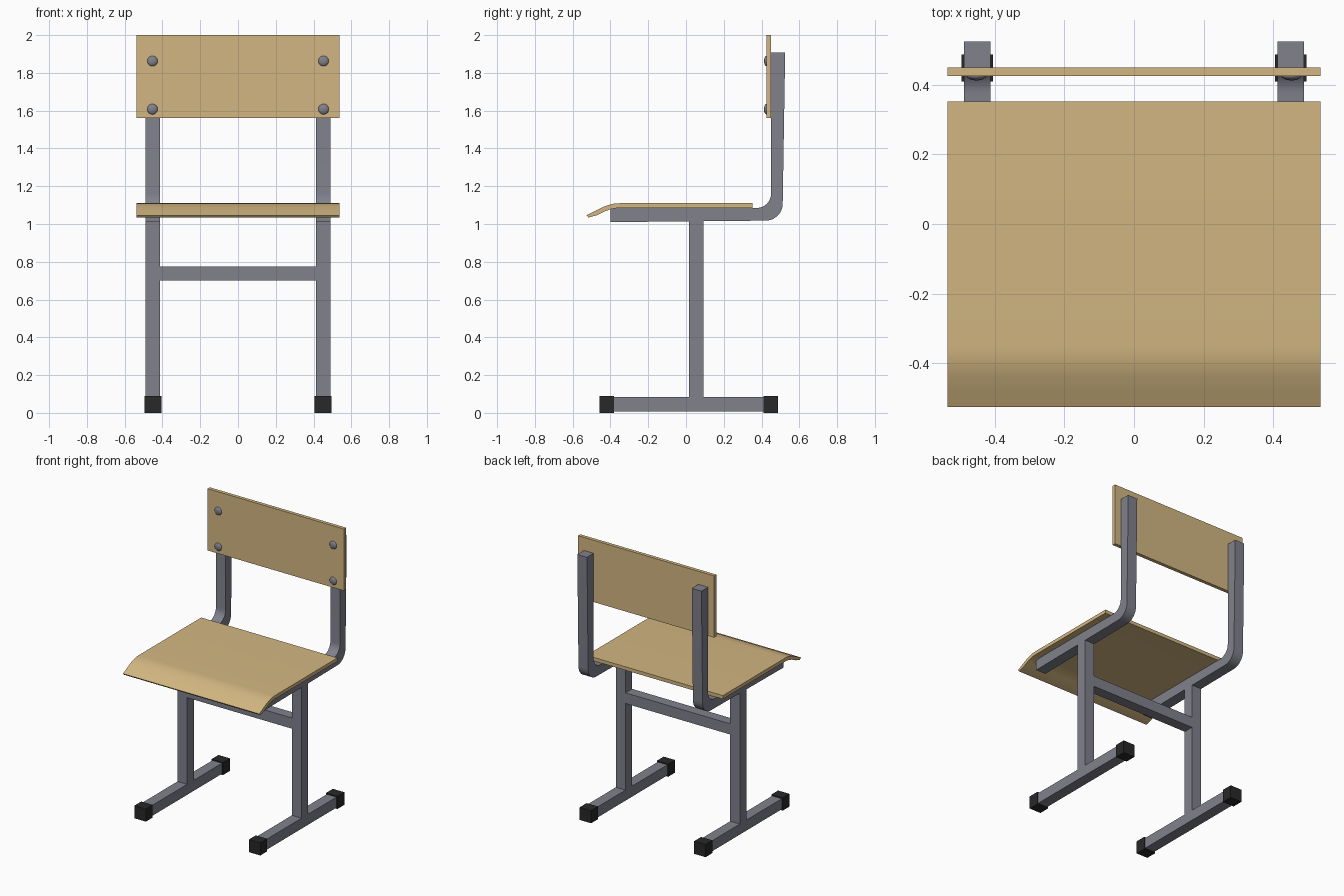
import bpy, bmesh, math
from mathutils import Matrix

if "Cube" in bpy.data.objects:
    bpy.data.objects.remove(bpy.data.objects["Cube"])


def material(name, rgb):
    m = bpy.data.materials.new(name)
    m.diffuse_color = (*rgb, 1)
    m.use_nodes = True
    m.node_tree.nodes["Principled BSDF"].inputs["Base Color"].default_value = m.diffuse_color
    return m


WOOD = material("light wood", (0.65, 0.47, 0.22))
METAL = material("grey metal", (0.215, 0.22, 0.26))
RUBBER = material("black rubber", (0.02, 0.021, 0.02))


def finish(bm, name, mat, smooth=False):
    bmesh.ops.recalc_face_normals(bm, faces=bm.faces)
    me = bpy.data.meshes.new(name)
    bm.to_mesh(me)
    bm.free()
    me.materials.append(mat)
    ob = bpy.data.objects.new(name, me)
    bpy.context.collection.objects.link(ob)
    if smooth:
        bpy.ops.object.select_all(action='DESELECT')
        bpy.context.view_layer.objects.active = ob
        ob.select_set(True)
        bpy.ops.object.shade_smooth_by_angle(angle=math.radians(35))
    return ob


def box(name, x, y, z, mat):
    bm = bmesh.new()
    bmesh.ops.create_cube(bm, size=1)
    for v in bm.verts:
        v.co = [a[0] + (c + 0.5) * (a[1] - a[0]) for a, c in zip((x, y, z), v.co)]
    return finish(bm, name, mat)


def strip(name, side_a, side_b, x0, x1, mat):
    """Solid between two matching (y, z) lines, extruded along x."""
    bm = bmesh.new()
    rings = [[bm.verts.new(p) for p in ((x0, *a), (x1, *a), (x1, *b), (x0, *b))]
             for a, b in zip(side_a, side_b)]
    for r, s in zip(rings, rings[1:]):
        for i in range(4):
            j = (i + 1) % 4
            bm.faces.new((r[i], r[j], s[j], s[i]))
    bm.faces.new(rings[0])
    bm.faces.new(rings[-1])
    return finish(bm, name, mat, True)


def arc(cy, cz, r, n=8):
    """Quarter arc from straight down to straight back."""
    return [(cy + r * math.sin(t), cz - r * math.cos(t))
            for t in (math.pi / 2 * i / n for i in range(n + 1))]


# Seat with drooping front lip
top = [(0.352, 1.11), (-0.35, 1.11), (-0.38, 1.108), (-0.41, 1.101),
       (-0.44, 1.090), (-0.48, 1.070), (-0.527, 1.046)]
under = [(0.352, 1.085), (-0.35, 1.085), (-0.375, 1.083), (-0.402, 1.077),
         (-0.43, 1.067), (-0.47, 1.047), (-0.516, 1.034)]
under[-1] = (-0.516, 1.024 + 0.01)
strip("seat", top, under, -0.537, 0.537, WOOD)

# Backrest panel
box("backrest", (-0.537, 0.537), (0.425, 0.45), (1.56, 2.0), WOOD)

for side, s in (("left", -1), ("right", 1)):
    tube = sorted((s * 0.413, s * 0.489))
    # Seat rail bending up into the back upright
    inner = [(-0.4, 1.085)] + arc(0.375, 1.16, 0.075) + [(0.45, 1.907)]
    outer = [(-0.4, 1.01)] + arc(0.422, 1.108, 0.09) + [(0.525, 1.907)]
    strip(side + "_back_frame", inner, outer, *tube, METAL)
    # Leg post and floor rail
    box(side + "_leg_post", tube, (0.017, 0.092), (0.06, 1.03), METAL)
    box(side + "_foot_rail", tube, (-0.44, 0.475), (0.008, 0.083), METAL)
    # Rubber end caps
    for end, y in (("front", (-0.457, -0.38)), ("back", (0.41, 0.488))):
        box(f"{side}_{end}_foot_cap", sorted((s * 0.406, s * 0.496)), y, (0, 0.09), RUBBER)
    # Domed bolts on the backrest
    for level, z in (("lower", 1.608), ("upper", 1.863)):
        bm = bmesh.new()
        bmesh.ops.create_uvsphere(bm, u_segments=20, v_segments=10, radius=1,
                                  matrix=Matrix.Translation((s * 0.453, 0.426, z))
                                  @ Matrix.Diagonal((0.028, 0.013, 0.028, 1)))
        finish(bm, f"{side}_{level}_bolt", METAL, True)

# Crossbar between the posts
box("crossbar", (-0.42, 0.42), (0.0175, 0.0915), (0.70, 0.776), METAL)
